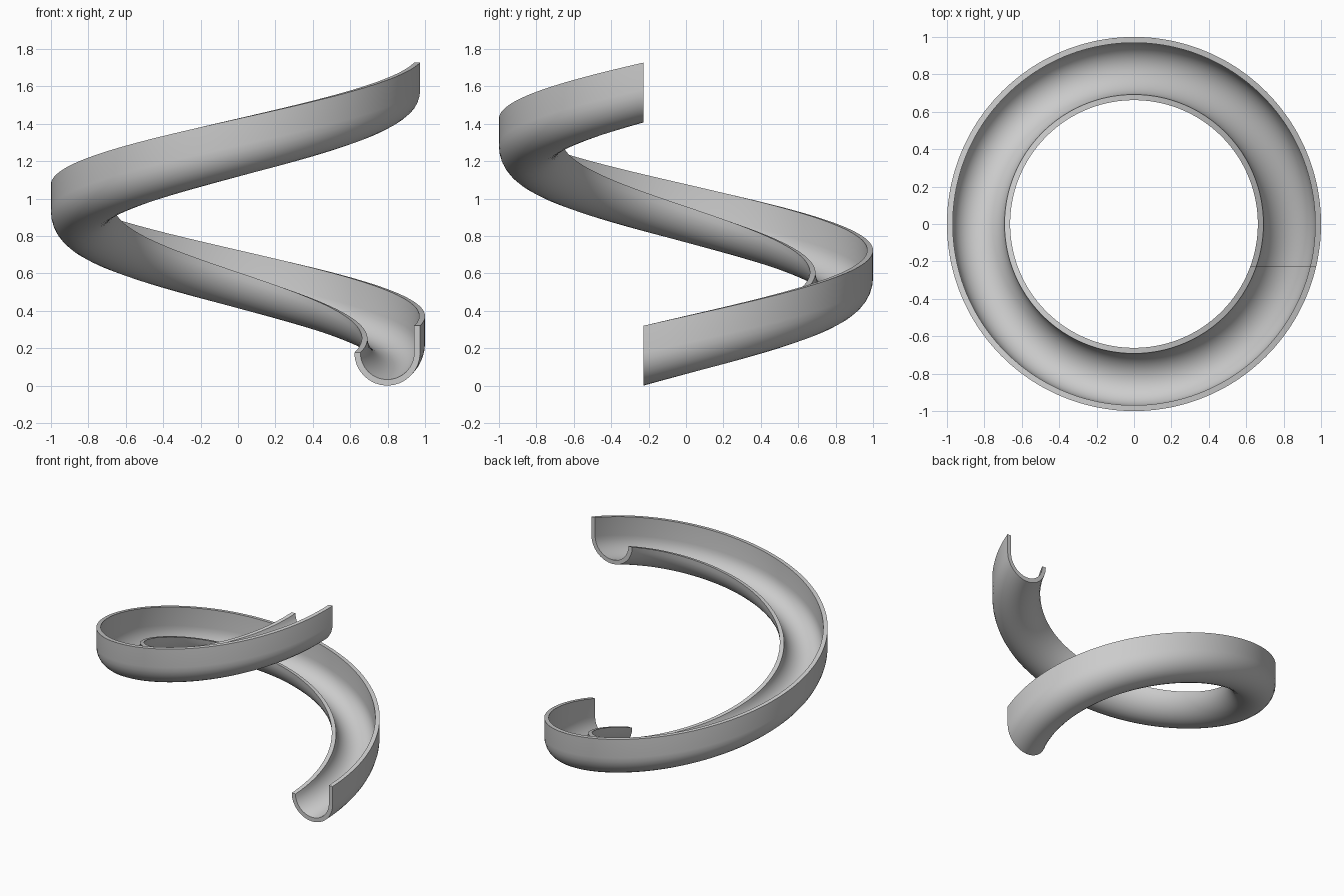
import bpy, bmesh
from math import cos, sin, pi, radians
from mathutils import Matrix

if "Cube" in bpy.data.objects:
    bpy.data.objects.remove(bpy.data.objects["Cube"])

Y0, CX, R, WALL = -0.227, 0.798, 0.176, 0.032   # end plane, trough centre, radius, thickness
RIM, RISE, STEPS, ARC = 0.32, 1.407, 180, 16

def arc(radius):
    # half circle from the inner lip, under the floor, to the outer wall
    return [(CX - radius * cos(pi * i / ARC), R - radius * sin(pi * i / ARC))
            for i in range(ARC + 1)]

# J-shaped cross-section: low inner lip, tall outer wall
section = arc(R) + [(CX + R, RIM), (CX + R - WALL, RIM)] + arc(R - WALL)[::-1]

# Sweep the section one full turn up the helix
bm = bmesh.new()
rings = []
for s in range(STEPS + 1):
    t = s / STEPS
    rot = Matrix.Translation((0, 0, RISE * t)) @ Matrix.Rotation(2 * pi * t, 4, 'Z')
    rings.append([bm.verts.new(rot @ Matrix.Translation((x, Y0, z)).translation)
                  for x, z in section])
n = len(section)
for a, b in zip(rings, rings[1:]):
    for i in range(n):
        j = (i + 1) % n
        bm.faces.new((a[i], a[j], b[j], b[i]))

# End caps, built as quads between the outer and inner outline
for ring in (rings[0], rings[-1]):
    for i in range(n // 2 - 1):
        bm.faces.new((ring[i], ring[i + 1], ring[n - 2 - i], ring[n - 1 - i]))
    k = n // 2 - 1
    if n % 2:
        bm.faces.new((ring[k], ring[k + 1], ring[k + 2]))
bmesh.ops.recalc_face_normals(bm, faces=bm.faces)

mesh = bpy.data.meshes.new("spiral_slide")
bm.to_mesh(mesh)
bm.free()
slide = bpy.data.objects.new("spiral_slide", mesh)
bpy.context.collection.objects.link(slide)
bpy.context.view_layer.objects.active = slide
slide.select_set(True)
bpy.ops.object.shade_smooth_by_angle(angle=radians(30))
